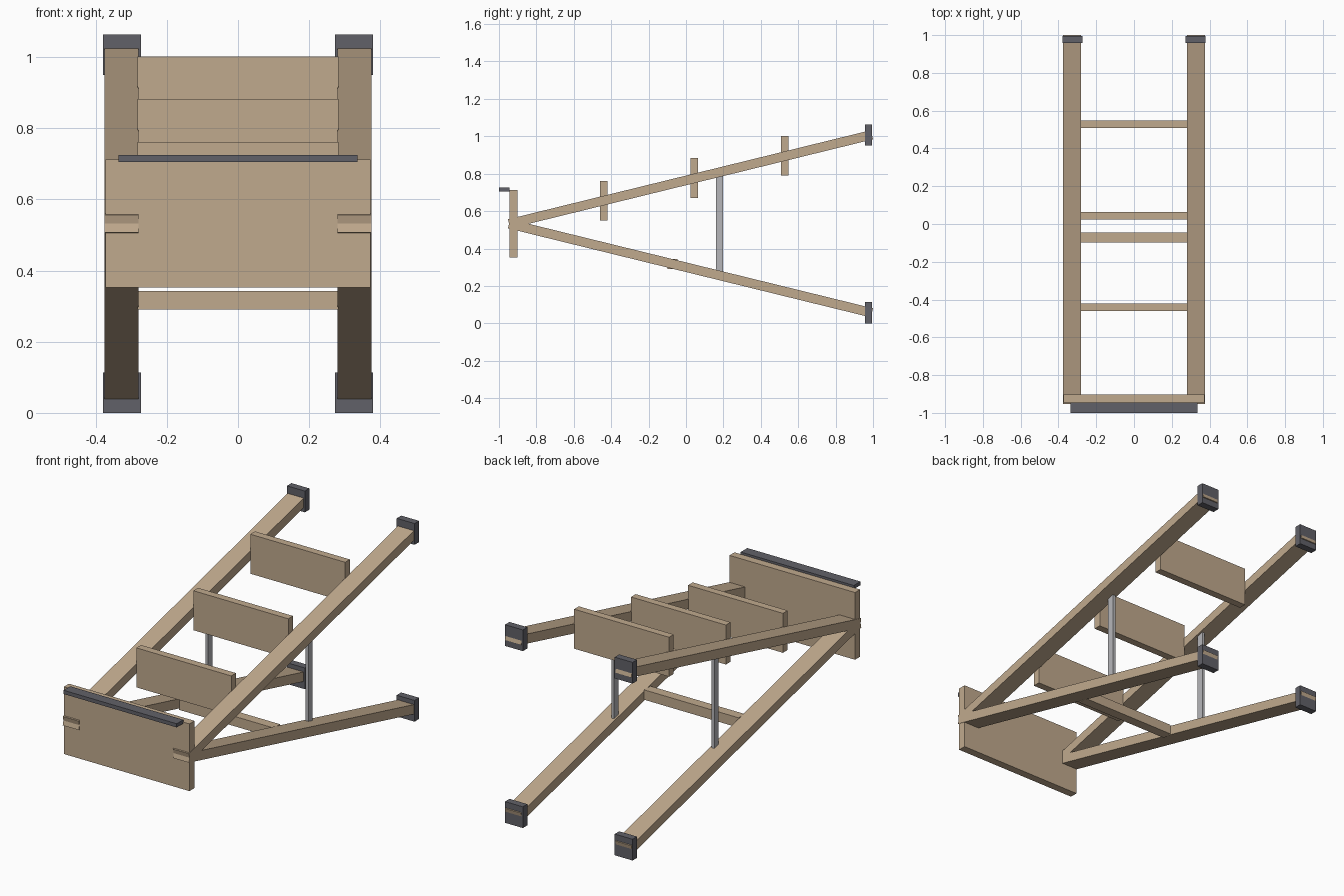
import bpy, math
from mathutils import Vector

if "Cube" in bpy.data.objects:
    bpy.data.objects.remove(bpy.data.objects["Cube"])


def material(name, rgb):
    m = bpy.data.materials.new(name)
    m.diffuse_color = (*rgb, 1)
    m.use_nodes = True
    m.node_tree.nodes["Principled BSDF"].inputs["Base Color"].default_value = m.diffuse_color
    return m


WOOD = material("wood", (0.53, 0.40, 0.27))
RUBBER = material("dark_rubber", (0.12, 0.12, 0.14))
METAL = material("metal", (0.47, 0.47, 0.49))


def box(name, lo, hi, mat, tilt=0.0):
    """Box between two corners, tilted about its centre around x."""
    lo, hi = Vector(lo), Vector(hi)
    bpy.ops.mesh.primitive_cube_add(size=1, location=(lo + hi) / 2)
    ob = bpy.context.object
    ob.name = name
    ob.scale = hi - lo
    ob.rotation_euler.x = tilt
    ob.data.materials.append(mat)
    return ob


MID_Z, Y0, Y1, RISE, T = 0.532, -0.946, 0.994, 0.476, 0.05
length, angle = math.hypot(Y1 - Y0, RISE), math.atan2(RISE, Y1 - Y0)

for side, s in (("left", -1), ("right", 1)):
    for part, v in (("upper", 1), ("lower", -1)):
        # sloping rails meeting at the cap board
        cy, cz = (Y0 + Y1) / 2, MID_Z + v * RISE / 2
        cx = s * 0.3275
        box(f"{part}_rail_{side}", (cx - 0.0475, cy - length / 2, cz - T / 2),
            (cx + 0.0475, cy + length / 2, cz + T / 2), WOOD, v * angle)
        # feet around the rail ends
        fz = MID_Z + v * 0.475
        cx = s * 0.326
        box(f"{part}_foot_{side}", (cx - 0.053, 0.957, fz - 0.057),
            (cx + 0.053, 0.995, fz + 0.057), RUBBER)
    # spreader bars between the rails
    cx = s * 0.298
    box(f"spreader_{side}", (cx - 0.008, 0.16, 0.268),
        (cx + 0.008, 0.197, 0.796), METAL)

# treads
for i, (y, z) in enumerate(((-0.44, 0.655), (0.044, 0.777), (0.527, 0.896))):
    box(f"tread_{i + 1}", (-0.282, y - 0.02, z - 0.106),
        (0.282, y + 0.02, z + 0.106), WOOD)

# rear brace, top board and its edge strip
box("rear_brace", (-0.282, -0.098, 0.29), (0.282, -0.045, 0.343), WOOD)
box("top_board", (-0.373, -0.945, 0.352), (0.373, -0.902, 0.713), WOOD)
box("edge_strip", (-0.336, -1.0, 0.705), (0.336, -0.944, 0.725), RUBBER)
